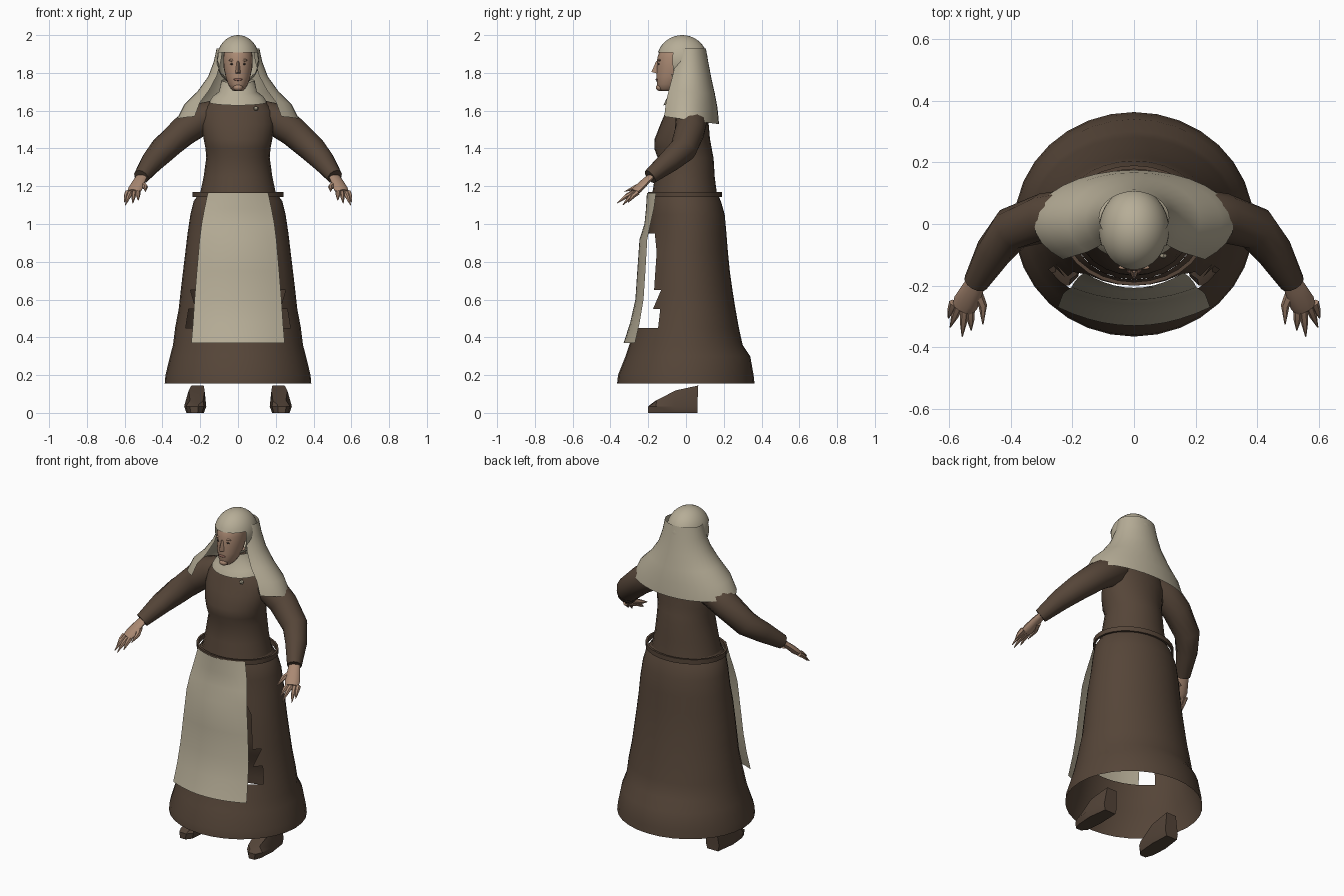
import bpy, bmesh, math
from mathutils import Vector, Matrix

cube = bpy.data.objects.get("Cube")
if cube:
    bpy.data.objects.remove(cube, do_unlink=True)


def material(name, r, g, b):
    m = bpy.data.materials.new(name)
    m.use_nodes = True
    m.diffuse_color = (r, g, b, 1)
    m.node_tree.nodes["Principled BSDF"].inputs["Base Color"].default_value = (r, g, b, 1)
    return m


WOOL = material("brown wool", .092, .060, .040)
LEATHER = material("brown leather", .088, .058, .040)
LINEN = material("beige linen", .47, .42, .31)
SKIN = material("skin", .40, .25, .17)
LIPS = material("lips", .27, .13, .10)
DARK = material("dark eye", .07, .05, .04)


def finish(name, bm, mat, angle=40):
    """Turn a bmesh into a shaded object."""
    bmesh.ops.recalc_face_normals(bm, faces=bm.faces)
    me = bpy.data.meshes.new(name)
    bm.to_mesh(me)
    bm.free()
    me.materials.append(mat)
    ob = bpy.data.objects.new(name, me)
    bpy.context.collection.objects.link(ob)
    bpy.ops.object.select_all(action='DESELECT')
    ob.select_set(True)
    bpy.context.view_layer.objects.active = ob
    bpy.ops.object.shade_smooth_by_angle(angle=math.radians(angle))
    return ob


def skin(rows, closed=True, caps=False):
    """Bridge rows of points into a surface."""
    bm = bmesh.new()
    vs = [[bm.verts.new(p) for p in row] for row in rows]
    n = len(rows[0])
    for a, b in zip(vs, vs[1:]):
        for i in range(n if closed else n - 1):
            j = (i + 1) % n
            bm.faces.new((a[i], a[j], b[j], b[i]))
    if caps:
        bm.faces.new(vs[0])
        bm.faces.new(vs[-1])
    return bm


def ring(z, rx, front, back, n=24, tilt=0):
    """Level oval between a front and a back y; tilt leans it along y."""
    cy, ry = (front + back) / 2, (back - front) / 2
    pts = []
    for i in range(n):
        a = math.tau * i / n
        y = cy + ry * math.cos(a)
        pts.append((rx * math.sin(a), y, z + tilt * (y - cy)))
    return pts


def tube(path, side, n=10, flat=1):
    """Rows around a path of (x, y, z, radius), mirrored by side."""
    pts = [Vector((side * x, y, z)) for x, y, z, r in path]
    rows = []
    for i, p in enumerate(pts):
        d = (pts[min(i + 1, len(pts) - 1)] - pts[max(i - 1, 0)]).normalized()
        u = d.cross(Vector((0, 0, 1))).normalized()
        v = u.cross(d)
        r = path[i][3]
        rows.append([p + u * r * math.cos(math.tau * k / n)
                     + v * r * flat * math.sin(math.tau * k / n) for k in range(n)])
    return skin(rows, caps=True)


def ellipsoid(centre, size, seg=32, rows=20):
    bm = bmesh.new()
    bmesh.ops.create_uvsphere(bm, u_segments=seg, v_segments=rows, radius=1,
                              matrix=Matrix.Translation(centre) @ Matrix.Diagonal((*size, 1)))
    return bm


# Skirt, open behind the apron with a ragged edge
skirt_rows = [(.155, .388, -.365, .363), (.2, .384, -.36, .358), (.3, .36, -.32, .34),
              (.36, .344, -.30, .30), (.45, .333, -.27, .28), (.55, .314, -.25, .262),
              (.65, .303, -.24, .246), (.75, .291, -.23, .232), (.85, .279, -.22, .222),
              (.95, .267, -.20, .214), (1.05, .252, -.195, .205), (1.12, .235, -.19, .185),
              (1.165, .203, -.18, .165)]
bm = skin([ring(*r, n=32) for r in skirt_rows])
bmesh.ops.triangulate(bm, faces=bm.faces)
hole = [f for f in bm.faces
        if f.calc_center_median().y < -.155 and .45 < f.calc_center_median().z < .95]
bmesh.ops.delete(bm, geom=hole, context='FACES')
finish("skirt", bm, WOOL, 50)

# Bodice
bodice_rows = [(1.15, .203, -.18, .165), (1.25, .182, -.165, .152), (1.35, .168, -.15, .146),
               (1.40, .172, -.168, .136), (1.45, .182, -.166, .127), (1.53, .195, -.135, .12),
               (1.6, .185, -.105, .112), (1.65, .145, -.085, .095), (1.69, .08, -.06, .06)]
finish("bodice", skin([ring(*r) for r in bodice_rows], caps=True), WOOL, 50)

# Belt standing a little off the waist
band = [(1.142, .228, -.188, .178), (1.142, .24, -.2, .19), (1.17, .24, -.2, .19),
        (1.17, .228, -.188, .178), (1.142, .228, -.188, .178)]
bm = skin([ring(*r, n=28) for r in band])
bmesh.ops.remove_doubles(bm, verts=bm.verts, dist=1e-5)
finish("belt", bm, WOOL, 30)

# Apron, a bowed sheet: height, half width, centre y, edge y
apron_rows = [(1.165, .16, -.207, -.158), (1.08, .178, -.212, -.17), (1.0, .193, -.22, -.188),
              (.92, .203, -.246, -.205), (.75, .218, -.258, -.215), (.6, .23, -.268, -.225),
              (.48, .238, -.295, -.245), (.37, .247, -.33, -.27)]
steps = [i / 5 for i in range(-5, 6)]
finish("apron", skin([[(w * t, c + (e - c) * t * t, z) for t in steps]
                      for z, w, c, e in apron_rows], closed=False), LINEN, 60)

# Veil: an arc around the back of the head, flaring over the shoulders
veil_rows = [(1.93, .113, .085, .02), (1.86, .128, .1, .018), (1.78, .158, .12, .014),
             (1.70, .215, .143, .01), (1.63, .285, .16, .007), (1.55, .325, .17, .005)]
rows = []
for k, (z, rx, ry, cy) in enumerate(veil_rows):
    row = []
    for i in range(25):
        a = math.radians(-135 + 270 * i / 24)
        y = cy + ry * math.cos(a)
        row.append((rx * math.sin(a), y, z - .14 * k / 5 * (y - .02)))
    rows.append(row)
finish("veil", skin(rows, closed=False), LINEN, 60)

# Coif with a face opening
bm = ellipsoid((0, -.02, 1.868), (.114, .135, .132))
face_opening = [f for f in bm.faces
                if f.calc_center_median().y < -.07 and f.calc_center_median().z < 1.915]
bmesh.ops.delete(bm, geom=face_opening, context='FACES')
finish("coif", bm, LINEN, 60)

# Wimple around the neck
wimple_rows = [(1.645, .152, -.12, .105), (1.675, .135, -.105, .095), (1.70, .1, -.085, .08),
               (1.76, .088, -.07, .08)]
finish("wimple", skin([ring(*r, tilt=.15) for r in wimple_rows]), LINEN, 60)

# Head and neck
head_rows = [(1.703, .022, -.132, -.07), (1.715, .036, -.148, -.045), (1.74, .053, -.154, -.02),
             (1.78, .066, -.157, .01), (1.83, .076, -.154, .03), (1.88, .078, -.152, .04),
             (1.92, .072, -.138, .04), (1.95, .055, -.11, .03)]
finish("head", skin([ring(*r) for r in head_rows], caps=True), SKIN, 60)
finish("neck", skin([ring(1.62, .058, -.075, .04), ring(1.76, .054, -.085, .03)], caps=True), SKIN)

# Nose, a small wedge
bm = bmesh.new()
corners = [(-.008, -.148, 1.86), (.008, -.148, 1.86), (-.017, -.148, 1.795), (.017, -.148, 1.795),
           (0, -.183, 1.805), (0, -.158, 1.862)]
bmesh.ops.convex_hull(bm, input=[bm.verts.new(p) for p in corners])
finish("nose", bm, SKIN, 50)
finish("mouth", ellipsoid((0, -.154, 1.765), (.024, .007, .007), 12, 8), LIPS)
finish("chin", ellipsoid((0, -.138, 1.722), (.026, .022, .018), 12, 8), SKIN)

# Brooch
bm = bmesh.new()
bmesh.ops.create_cone(bm, segments=5, radius1=.014, radius2=.008, depth=.009, cap_ends=True,
                      matrix=Matrix.Translation((.095, -.105, 1.613)) @ Matrix.Rotation(1.2, 4, 'X'))
finish("brooch", bm, LINEN, 20)

arm_path = [(.11, .03, 1.6, .06), (.19, .03, 1.56, .086), (.29, .02, 1.49, .08),
            (.395, -.015, 1.395, .072), (.455, -.09, 1.33, .06), (.513, -.19, 1.25, .041)]
palm_path = [(.505, -.175, 1.26, .03), (.525, -.215, 1.225, .036), (.545, -.255, 1.185, .042),
             (.555, -.275, 1.168, .036)]
finger_tips = [(.602, -.305, 1.115), (.596, -.335, 1.1), (.557, -.365, 1.11), (.528, -.345, 1.125)]
sole = [(.175, .06), (.265, .06), (.285, -.06), (.275, -.16), (.255, -.2), (.21, -.2),
        (.18, -.17), (.168, -.06)]

for label, s in (("left", 1), ("right", -1)):
    finish(label + "_sleeve", tube(arm_path, s, 12), WOOL, 50)
    finish(label + "_palm", tube(palm_path, s, 10, .5), SKIN, 50)
    for i, (x, y, z) in enumerate(finger_tips):
        bx, by, bz = .585 - .018 * i, -.255 - .008 * i, 1.168
        finger = [(bx, by, bz, .015), ((bx + x) / 2, (by + y) / 2, (bz + z) / 2 + .006, .012),
                  (x, y, z, .002)]
        finish(f"{label}_finger_{i + 1}", tube(finger, s, 6), SKIN)
    thumb = [(.512, -.215, 1.215, .018), (.49, -.265, 1.195, .014), (.49, -.325, 1.172, .002)]
    finish(label + "_thumb", tube(thumb, s, 6), SKIN)

    # Eye with a brow above it
    finish(label + "_eye", ellipsoid((s * .03, -.143, 1.847), (.013, .005, .005), 10, 6), DARK)
    finish(label + "_brow", ellipsoid((s * .032, -.141, 1.867), (.02, .007, .006), 10, 6), SKIN)

    # Shoe: wide sole, narrower upper sloping down to the toe
    low = [(s * (.228 + (x - .228) * .8), y, 0) for x, y in sole]
    mid = [(s * x, y, .035) for x, y in sole]
    top = [(s * (.22 + (x - .228) * .72), max(y, -.185) + .005,
            min(.145, .145 + (y + .01) * .52)) for x, y in sole]
    finish(label + "_shoe", skin([low, mid, top], caps=True), LEATHER, 35)
